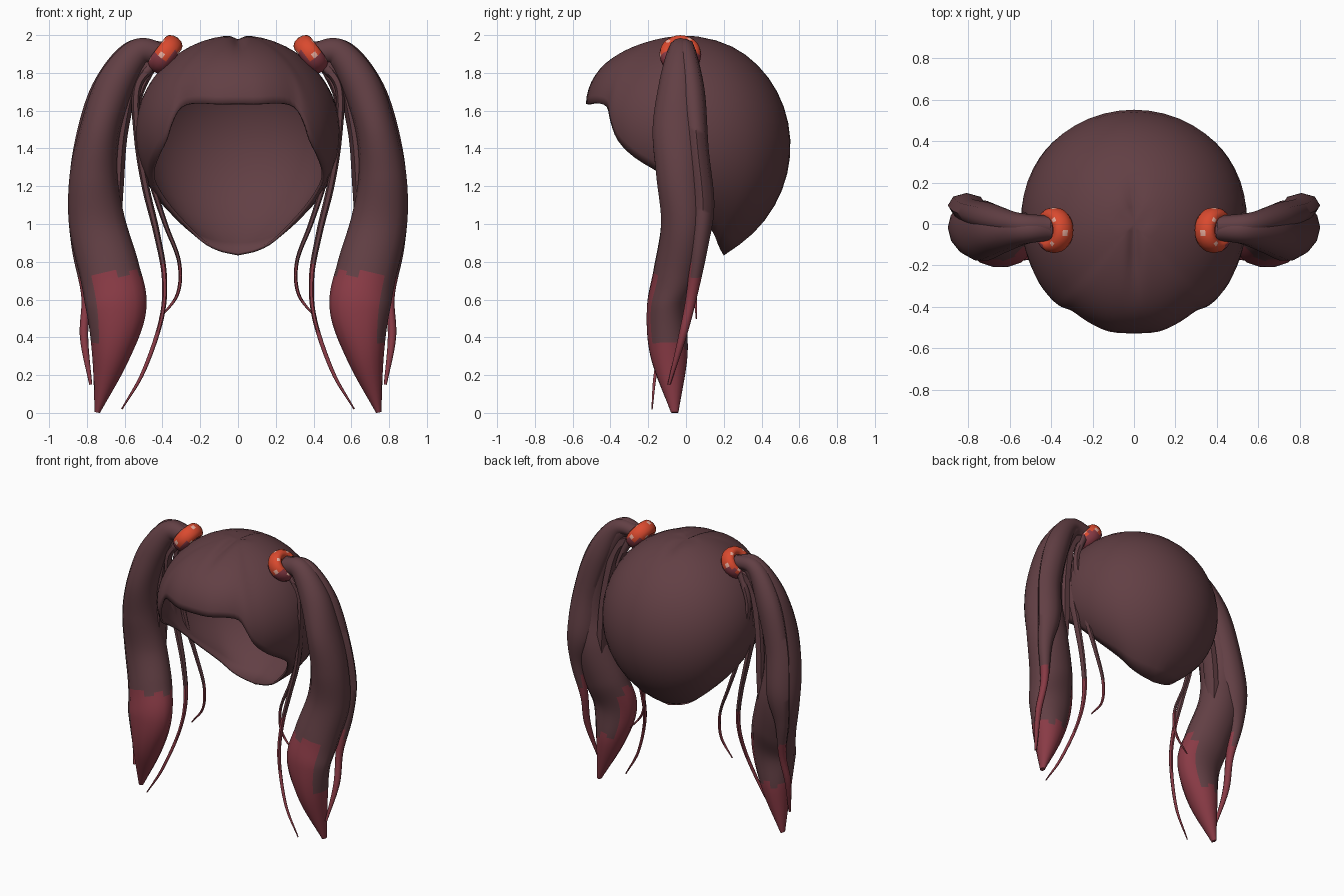
import bpy, bmesh, math
from mathutils import Vector, Matrix

if "Cube" in bpy.data.objects:
    bpy.data.objects.remove(bpy.data.objects["Cube"])


def material(name, rgb):
    m = bpy.data.materials.new(name)
    m.diffuse_color = (*rgb, 1)
    m.use_nodes = True
    m.node_tree.nodes["Principled BSDF"].inputs["Base Color"].default_value = m.diffuse_color
    return m


HAIR = material("dark_brown_hair", (0.122, 0.050, 0.058))
RED = material("red_tips", (0.25, 0.043, 0.06))
ORANGE = material("orange_tie", (0.70, 0.068, 0.028))
PEACH = material("pale_dots", (0.82, 0.42, 0.34))


def spline(pts, steps):
    """Catmull-Rom through rows of any length."""
    pts = [Vector(p) for p in pts]
    ext = [2 * pts[0] - pts[1]] + pts + [2 * pts[-1] - pts[-2]]
    out = []
    for i in range(1, len(ext) - 2):
        a, b, c, d = ext[i - 1:i + 3]
        for k in range(steps):
            t = k / steps
            out.append(0.5 * (2 * b + (c - a) * t + (2 * a - 5 * b + 4 * c - d) * t * t
                              + (3 * b - a - 3 * c + d) * t ** 3))
    return out + [pts[-1]]


def finish(bm, name, mats, angle, mirror):
    me = bpy.data.meshes.new(name)
    bm.to_mesh(me)
    bm.free()
    ob = bpy.data.objects.new(name, me)
    bpy.context.collection.objects.link(ob)
    for m in mats:
        me.materials.append(m)
    bpy.ops.object.select_all(action='DESELECT')
    ob.select_set(True)
    bpy.context.view_layer.objects.active = ob
    bpy.ops.object.shade_smooth_by_angle(angle=math.radians(angle))
    if mirror:
        ob.modifiers.new("mirror", 'MIRROR').use_mirror_merge = False
    return ob


# Hair cap: a swollen ellipsoid running from the crown down to the hairline
CENTRE, AXES = Vector((0, 0, 1.44)), Vector((0.545, 0.54, 0.56))
HAIRLINE = [(0, -.53, 1.635), (.12, -.52, 1.635), (.22, -.475, 1.64), (.3, -.42, 1.62),
            (.35, -.4, 1.54), (.385, -.36, 1.44), (.43, -.27, 1.35), (.455, -.14, 1.27),
            (.44, -.05, 1.2), (.36, .05, 1.08), (.25, .14, .96), (.17, .17, .89),
            (.08, .19, .85), (0, .2, .84)]


def cap_point(edge, t):
    e = Vector([(edge[i] - CENTRE[i]) / AXES[i] for i in range(3)])
    k = e.length
    ang = math.acos(max(-1, min(1, e.z / k))) * t
    flat = Vector((e.x, e.y, 0)).normalized()
    d = flat * math.sin(ang) + Vector((0, 0, math.cos(ang)))
    # the fringe swells late and tucks in at the lip, the sides swell gently
    wave = math.sin(math.pi * min(1, t)) * t
    r = 1 + (k - 1) * t ** 3 + wave * (0.17 * max(0, -flat.y) ** 2 * t + 0.05 * flat.x ** 2)
    p = Vector([CENTRE[i] + d[i] * r * AXES[i] for i in range(3)])
    # parting groove along the crown
    fade = max(0, min(1, (0.25 - p.y) * 6)) * max(0, min(1, (p.y + 0.42) * 4))
    p.z -= 0.022 * math.exp(-(p.x / 0.03) ** 2) * fade
    return p


half = spline(HAIRLINE, 3)
edges = half + [Vector((-p.x, p.y, p.z)) for p in half[-2:0:-1]]
ROWS = 18
bm = bmesh.new()
pole = bm.verts.new(cap_point(edges[0], 0))
cols = [[bm.verts.new(cap_point(e, r / ROWS)) for r in range(1, ROWS + 1)] for e in edges]
for i, a in enumerate(cols):
    b = cols[(i + 1) % len(cols)]
    bm.faces.new((pole, a[0], b[0]))
    for r in range(ROWS - 1):
        bm.faces.new((a[r], a[r + 1], b[r + 1], b[r]))
bm.normal_update()
if sum(f.normal.dot(f.calc_center_median() - CENTRE) for f in bm.faces) < 0:
    bmesh.ops.reverse_faces(bm, faces=bm.faces[:])
cap = finish(bm, "hair_cap", [HAIR], 60, False)
shell = cap.modifiers.new("thickness", 'SOLIDIFY')
shell.thickness = 0.015
shell.offset = -1


# Locks: rows are x, y, z, half width across, half depth
def lock(name, rows, sides, tip_height, outer_height):
    path = spline(rows, 10)
    bm = bmesh.new()
    rings = []
    for i, p in enumerate(path):
        t = path[min(i + 1, len(path) - 1)] - path[max(i - 1, 0)]
        n = Vector((-t[2], 0, t[0])).normalized()
        ring = []
        for k in range(sides):
            a = 2 * math.pi * k / sides
            off = n * (math.cos(a) * max(p[3], .003))
            off.y = math.sin(a) * max(p[4], .003)
            ring.append(bm.verts.new(Vector(p[:3]) + off))
        rings.append(ring)
    for a, b in zip(rings, rings[1:]):
        for k in range(sides):
            j = (k + 1) % sides
            f = bm.faces.new((a[k], a[j], b[j], b[k]))
            # dyed tips: high on the front and inner sides, low on the outer and back sides
            u = 2 * math.pi * (k + .5) / sides
            inward = -.75 * math.cos(u) - .66 * math.sin(u)
            mix = max(0, min(1, (inward + .2) / .45))
            limit = outer_height + (tip_height - outer_height) * mix + .015 * math.sin(k * 2.6)
            f.material_index = int(f.calc_center_median().z < limit)
    bm.faces.new(rings[0])
    bm.faces.new(rings[-1]).material_index = 1
    bmesh.ops.recalc_face_normals(bm, faces=bm.faces[:])
    return finish(bm, name, [HAIR, RED], 62, True)


lock("main_lock", [
    (.40, -.03, 1.90, .055, .05), (.53, -.03, 1.905, .075, .07), (.65, -.04, 1.74, .10, .105),
    (.73, -.045, 1.50, .107, .135), (.765, -.03, 1.25, .127, .13), (.745, -.01, 1.0, .15, .125),
    (.68, -.05, .75, .16, .125), (.645, -.10, .55, .16, .11), (.675, -.09, .3, .10, .10),
    (.745, -.06, .002, .014, .02)], 14, .74, .36)
lock("back_lock", [
    (.40, -.01, 1.92, .045, .05), (.56, .0, 1.91, .06, .055), (.69, .03, 1.70, .09, .07),
    (.78, .06, 1.40, .09, .06), (.81, .09, 1.10, .09, .06), (.83, .07, .87, .05, .045),
    (.805, .03, .62, .025, .03), (.815, -.02, .40, .022, .022), (.78, -.09, .15, .008, .008)],
    8, .78, .72)
lock("inner_lock", [
    (.42, -.02, 1.87, .04, .045), (.55, -.01, 1.78, .045, .05), (.62, .01, 1.5, .04, .055),
    (.645, .03, 1.2, .04, .055), (.65, .03, .95, .03, .04), (.64, -.02, .75, .01, .01)],
    6, .7, .5)
lock("front_strand", [
    (.44, -.03, 1.86, .03, .03), (.535, -.04, 1.72, .024, .03), (.53, -.03, 1.45, .02, .03),
    (.49, -.01, 1.2, .02, .025), (.43, -.02, .95, .017, .02), (.39, -.05, .72, .014, .018),
    (.405, -.1, .5, .012, .014), (.5, -.16, .22, .01, .01), (.615, -.18, .02, .004, .004)],
    6, .8, .8)
lock("curled_strand", [
    (.45, .01, 1.86, .03, .03), (.53, .03, 1.65, .02, .025), (.50, .05, 1.4, .017, .02),
    (.45, .05, 1.2, .016, .018), (.385, .06, 1.0, .013, .015), (.312, .05, .8, .01, .012),
    (.32, .05, .63, .009, .01), (.415, .055, .5, .004, .004)], 6, .8, .8)

# Hair ties: chunky rings with pale dots and a dark underside
MAJOR, MINOR = 24, 12
bm = bmesh.new()
axis = Vector((.8, 0, .6))
place = Matrix.Translation((.386, -.03, 1.898)) @ axis.to_track_quat('Z', 'Y').to_matrix().to_4x4()
grid = []
for i in range(MAJOR):
    u = 2 * math.pi * i / MAJOR
    ring = []
    for j in range(MINOR):
        v = 2 * math.pi * j / MINOR
        r = .073 + .038 * math.cos(v)
        ring.append(bm.verts.new(place @ Vector((r * math.cos(u), r * math.sin(u),
                                                 .054 * math.sin(v)))))
    grid.append(ring)
for i in range(MAJOR):
    for j in range(MINOR):
        a, b, k = grid[i], grid[(i + 1) % MAJOR], (j + 1) % MINOR
        f = bm.faces.new((a[j], b[j], b[k], a[k]))
        z = f.calc_center_median().z
        dot = (i % 6 == 0 and j == 0) or (i % 6 == 3 and j in (2, 9))
        f.material_index = 1 if z < 1.89 + .02 * math.sin(i * 2) else 2 if dot else 0
bmesh.ops.recalc_face_normals(bm, faces=bm.faces[:])
finish(bm, "hair_tie", [ORANGE, RED, PEACH], 60, True)
